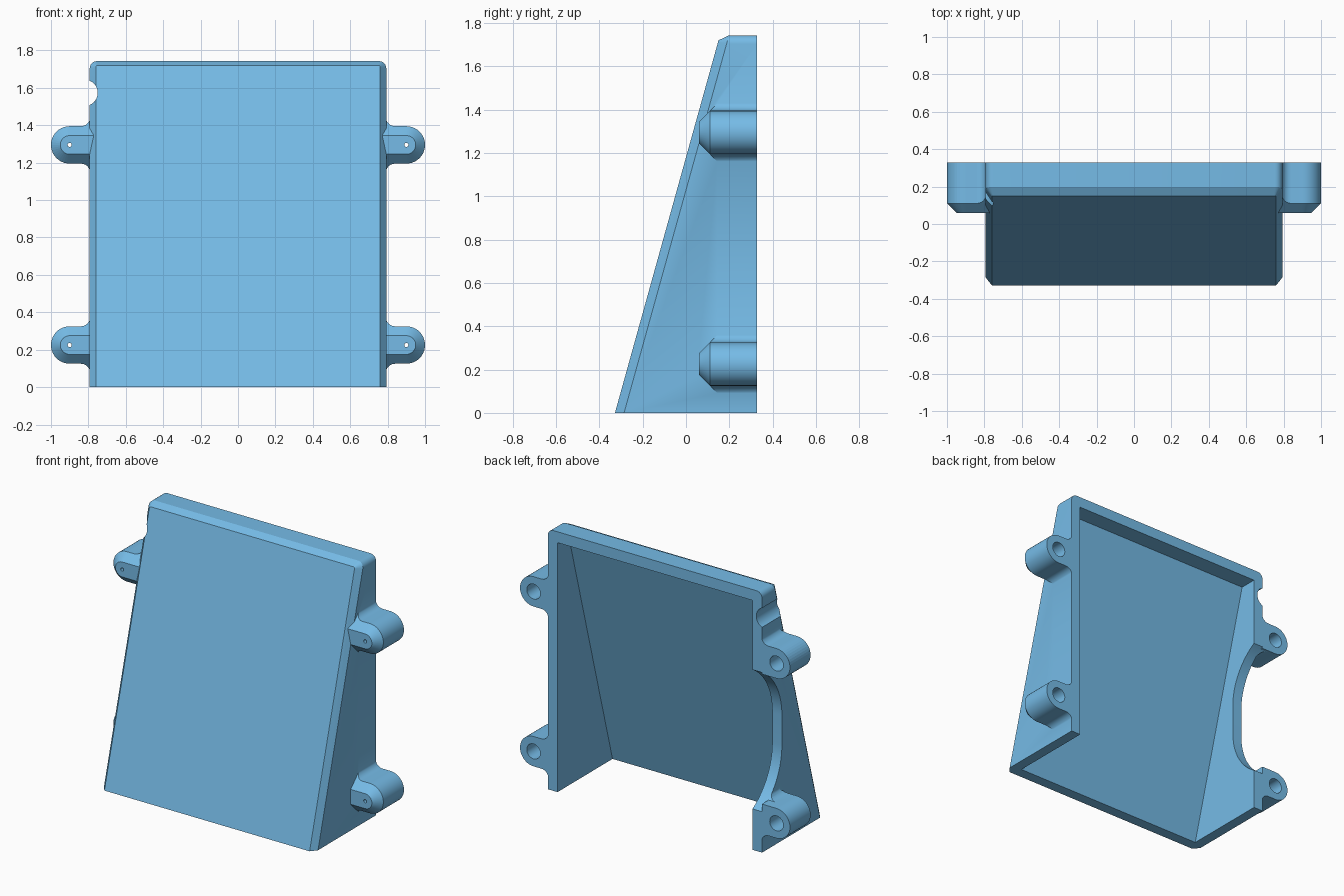
import bpy, bmesh
from math import sin, cos, pi, radians

if "Cube" in bpy.data.objects:
    bpy.data.objects.remove(bpy.data.objects["Cube"])

BACK = 0.328
HALF = 0.793


def slope(z):
    """y of the leaning front face at height z"""
    return -0.328 + z * 0.478 / 1.72


def loft(name, rings):
    """Closed solid through rings that all have the same number of points"""
    bm = bmesh.new()
    vr = [[bm.verts.new(p) for p in r] for r in rings]
    n = len(vr[0])
    for a, b in zip(vr, vr[1:]):
        for i in range(n):
            j = (i + 1) % n
            bm.faces.new((a[i], a[j], b[j], b[i]))
    bm.faces.new(vr[0])
    bm.faces.new(vr[-1])
    bmesh.ops.recalc_face_normals(bm, faces=bm.faces)
    me = bpy.data.meshes.new(name)
    bm.to_mesh(me)
    bm.free()
    ob = bpy.data.objects.new(name, me)
    bpy.context.collection.objects.link(ob)
    return ob


def arc(cx, cz, r, a0, a1, n):
    return [(cx + r * cos(radians(a0 + (a1 - a0) * i / n)),
             cz + r * sin(radians(a0 + (a1 - a0) * i / n))) for i in range(n + 1)]


def circle(cx, cz, r, n=32):
    return arc(cx, cz, r, 0, 360 * (n - 1) / n, n - 1)


def at_y(pts, y):
    return [(x, y, z) for x, z in pts]


def combine(target, tool, op):
    m = target.modifiers.new(op, 'BOOLEAN')
    m.operation, m.solver, m.object = op, 'EXACT', tool
    bpy.context.view_layer.objects.active = target
    bpy.ops.object.modifier_apply(modifier=m.name)
    bpy.data.objects.remove(tool, do_unlink=True)


# wedge body with chamfered front border and rounded top corners
def outline(half, top, r):
    return ([(-half, 0), (half, 0)] + arc(half - r, top - r, r, 0, 90, 6)
            + arc(r - half, top - r, r, 90, 180, 6))


inner, outer = outline(0.76, 1.72, 0.01), outline(HALF, 1.743, 0.04)
cover = loft("wedge_cover", [
    [(x, slope(z), z) for x, z in inner],
    [(x, slope(z) + 0.042, z) for x, z in outer],
    at_y(outer, BACK)])

# hollow inside, open at the back and bottom
box = [(-0.722, -0.1), (0.722, -0.1), (0.722, 1.67), (-0.722, 1.67)]
combine(cover, loft("cavity", [[(x, slope(z) + 0.074, z) for x, z in box],
                               at_y(box, 0.6)]), 'DIFFERENCE')

# four screw lugs: filleted roots, fronts chamfered at 45 degrees
spots = [(s, z) for s in (-1, 1) for z in (0.225, 1.295)]
END = arc(0.90, 0, 0.10, -90, 90, 20)
END_IN = arc(0.90, 0, 0.05, -90, 90, 20)
filleted = ([(0.765, -0.15)] + arc(0.84, -0.15, 0.05, 180, 90, 6) + END
            + arc(0.84, 0.15, 0.05, -90, -180, 6) + [(0.765, 0.15)])
front = ([(0.765, -0.05)] + [(x, -0.05) for x, z in filleted[1:8]] + END_IN
         + [(x, 0.05) for x, z in filleted[-8:-1]] + [(0.765, 0.05)])
plain = [(0.765, -0.10)] + END + [(0.765, 0.10)]
plain_front = [(0.765, -0.05)] + END_IN + [(0.765, 0.05)]


def add_lug(s, zc, tip, root):
    rings = [[(x, 0.06, z) for x, z in tip],
             [(x, 0.01 + max(0.1, abs(z)), z) for x, z in root],
             at_y(root, BACK)]
    combine(cover, loft("lug", [[(s * x, y, z + zc) for x, y, z in r] for r in rings]),
            'UNION')


for s, zc in spots:
    add_lug(s, zc, front, filleted)

# large arched cut-out in the left wall, taking the neighbouring fillets with it
r, cy, cz = 0.424, BACK - 0.21 + 0.424, 0.74
arch = arc(cy, cz + 0.1, r, 90, 180, 24) + arc(cy, cz - 0.1, r, 180, 270, 24)
combine(cover, loft("arch", [[(x, y, z) for y, z in arch] for x in (-0.845, -0.68)]),
        'DIFFERENCE')
for zc in (0.225, 1.295):
    lug_root = [(max(x, HALF - 0.001), z) for x, z in plain]
    lug_tip = [(max(x, HALF - 0.001), z) for x, z in plain_front]
    add_lug(-1, zc, lug_tip, lug_root)

# screw holes: wide from the back, narrow at the front
for s, zc in spots:
    wide, thin = circle(s * 0.9, zc, 0.05), circle(s * 0.9, zc, 0.011)
    combine(cover, loft("hole", [at_y(thin, 0), at_y(thin, 0.12),
                                 at_y(wide, 0.14), at_y(wide, 0.5)]), 'DIFFERENCE')

# small round cable notch in the left edge
c = circle(-0.82, 1.573, 0.07, 40)
combine(cover, loft("notch", [at_y(c, -0.2), at_y(c, 0.6)]), 'DIFFERENCE')

# blue finish
blue = bpy.data.materials.new("blue")
blue.diffuse_color = (0.18, 0.5, 0.8, 1)
blue.use_nodes = True
blue.node_tree.nodes["Principled BSDF"].inputs["Base Color"].default_value = blue.diffuse_color
cover.data.materials.clear()
cover.data.materials.append(blue)
for p in cover.data.polygons:
    p.material_index = 0

cover.select_set(True)
bpy.context.view_layer.objects.active = cover
bpy.ops.object.shade_smooth_by_angle(angle=radians(25))
